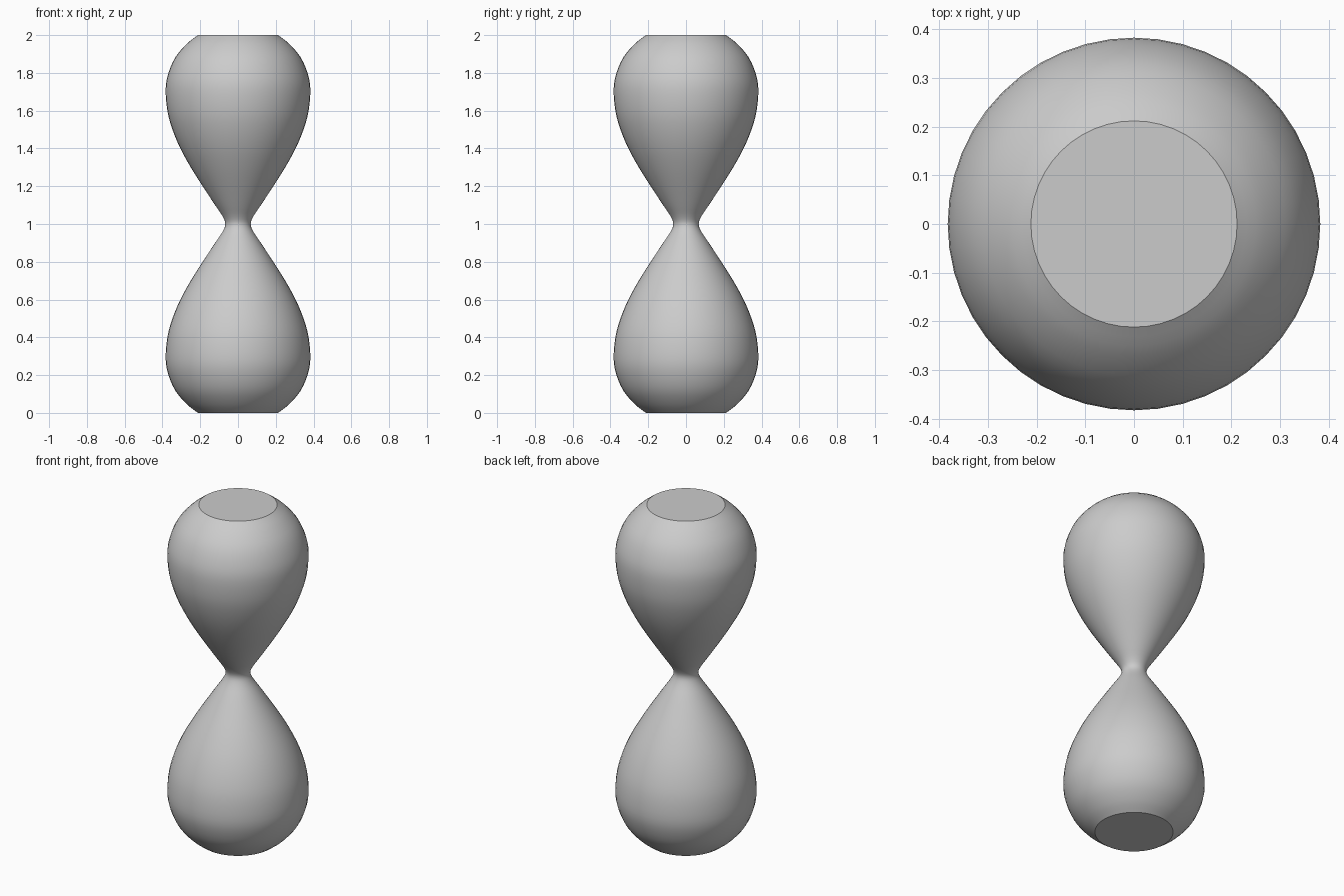
import bpy, bmesh, math

if "Cube" in bpy.data.objects:
    bpy.data.objects.remove(bpy.data.objects["Cube"])

SIDES = 48
STEPS = 3

# Lower half profile (radius, height), mirrored about z = 1
half = [(0.212, 0.0), (0.27, 0.045), (0.33, 0.115), (0.368, 0.20), (0.383, 0.285),
        (0.374, 0.40), (0.347, 0.50), (0.305, 0.60), (0.25, 0.70), (0.187, 0.80),
        (0.121, 0.90), (0.081, 0.96), (0.067, 1.0)]
keys = half + [(r, 2 - z) for r, z in reversed(half[:-1])]


def smooth_curve(pts, steps):
    """Catmull-Rom curve through the profile points."""
    ext = [tuple(2 * a - b for a, b in zip(pts[0], pts[1]))] + pts
    ext.append(tuple(2 * a - b for a, b in zip(pts[-1], pts[-2])))
    out = []
    for i in range(1, len(ext) - 2):
        p0, p1, p2, p3 = ext[i - 1:i + 3]
        for s in range(steps):
            t = s / steps
            out.append(tuple(0.5 * (2 * b + (c - a) * t + (2 * a - 5 * b + 4 * c - d) * t * t
                                    + (3 * b - a - 3 * c + d) * t ** 3)
                             for a, b, c, d in zip(p0, p1, p2, p3)))
    return out + [pts[-1]]


# Hourglass body: revolve the profile into rings and cap both ends
bm = bmesh.new()
rings = []
for r, z in smooth_curve(keys, STEPS):
    rings.append([bm.verts.new((r * math.cos(2 * math.pi * k / SIDES),
                                r * math.sin(2 * math.pi * k / SIDES), z))
                  for k in range(SIDES)])
for a, b in zip(rings, rings[1:]):
    for k in range(SIDES):
        n = (k + 1) % SIDES
        bm.faces.new((a[k], a[n], b[n], b[k]))
bm.faces.new(rings[0][::-1])
bm.faces.new(rings[-1])

mesh = bpy.data.meshes.new("hourglass_bulbs")
bm.to_mesh(mesh)
bm.free()
obj = bpy.data.objects.new("hourglass_bulbs", mesh)
bpy.context.collection.objects.link(obj)
bpy.context.view_layer.objects.active = obj
obj.select_set(True)
bpy.ops.object.shade_smooth_by_angle(angle=math.radians(25))
